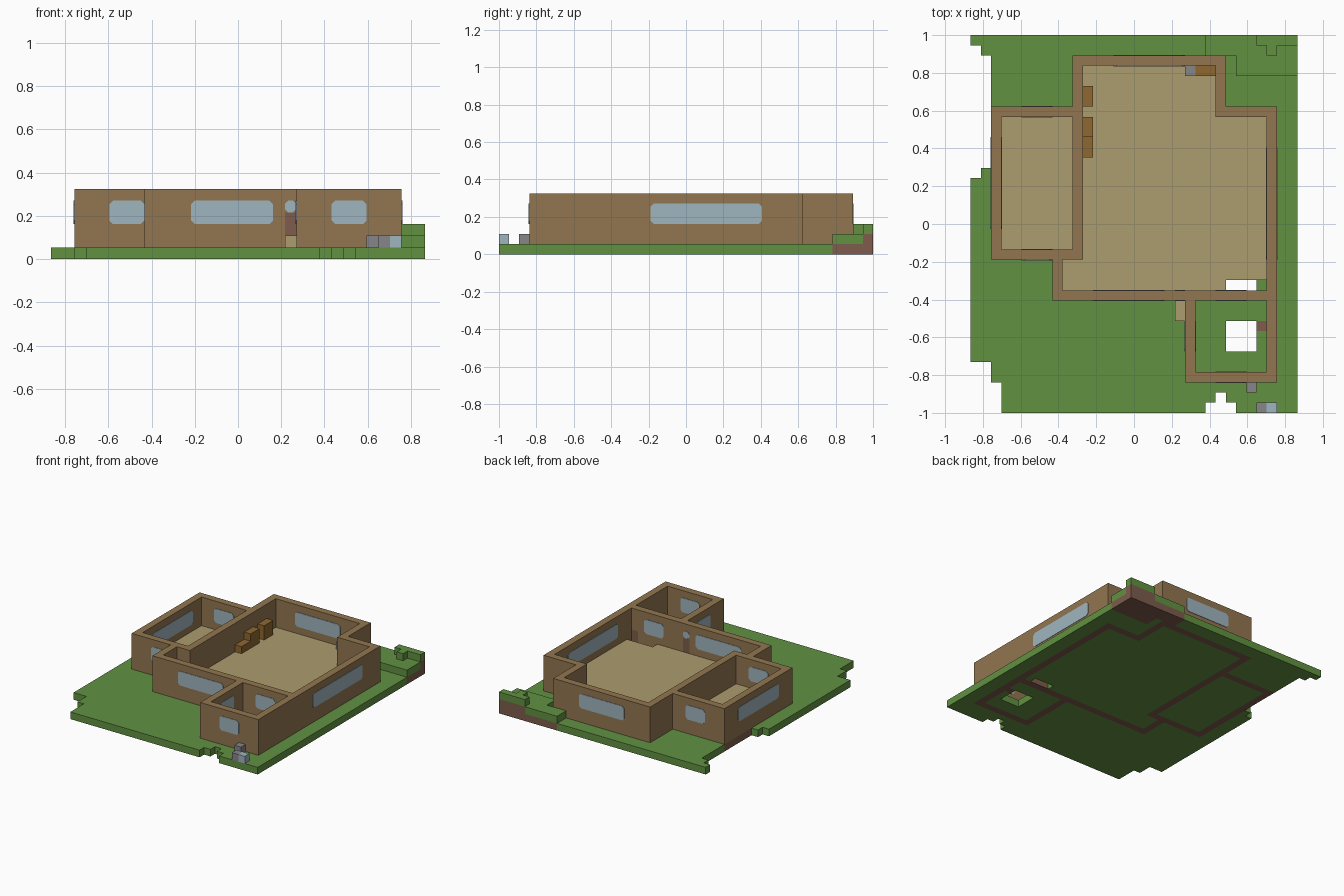
import bpy
import bmesh
from mathutils import Vector

if "Cube" in bpy.data.objects:
    bpy.data.objects.remove(bpy.data.objects["Cube"], do_unlink=True)

U = 2 / 37                      # size of one block
NX, NY = 32, 37                 # plot size in blocks


def material(name, rgb):
    m = bpy.data.materials.new(name)
    lin = [((c / 255 + 0.055) / 1.055) ** 2.4 for c in rgb] + [1]
    m.use_nodes = True
    m.node_tree.nodes["Principled BSDF"].inputs["Base Color"].default_value = lin
    m.diffuse_color = lin
    return m


grass = material("grass green", (98, 145, 66))
dirt = material("dirt brown", (125, 92, 76))
plaster = material("wall brown", (146, 118, 80))
plank = material("floor tan", (172, 157, 111))
timber = material("furniture wood", (142, 104, 48))
stone = material("stone grey", (134, 134, 138))
glass = material("pale blue glass", (159, 181, 191))

world = {}                      # block cell -> part name
parts = {}                      # part name -> material


def pos(i, j, k):
    return Vector(((i - NX / 2) * U, (j - NY / 2) * U, k * U))


def cells(i0, i1, j0, j1, k0, k1):
    return [(i, j, k) for i in range(i0, i1) for j in range(j0, j1) for k in range(k0, k1)]


def fill(name, mat, *box):
    parts[name] = mat
    for c in cells(*box):
        world[c] = name


def clear(*box):
    for c in cells(*box):
        world.pop(c, None)


# Grass plot with ragged edges
fill("lawn", grass, 0, NX, 0, NY, 0, 1)
for edge in [(0, 3, 0, 3), (0, 2, 3, 5), (0, 1, 23, 24), (0, 2, 24, 35),
             (0, 1, 35, 36), (23, 26, 0, 1), (24, 25, 1, 2)]:
    clear(*edge, 0, 1)

# Raised bank in the back corner, dirt under grass
for area in [(23, 32, 35, 37), (26, 32, 33, 35)]:
    fill("bank_dirt", dirt, *area, 0, 1)
    fill("bank_grass", grass, *area, 1, 2)
for area in [(28, 32, 36, 37), (29, 30, 35, 36)]:
    fill("bank_dirt", dirt, *area, 1, 2)
    fill("bank_top", grass, *area, 2, 3)

# Plank floors and doorstep
for area in [(3, 10, 16, 29), (11, 24, 12, 34), (24, 29, 12, 29), (9, 11, 12, 15)]:
    fill("plank_floor", plank, *area, 1, 2)
fill("doorstep", plank, 20, 21, 9, 11, 1, 2)

# Walls on dirt footings
for run in [(2, 3, 15, 30), (2, 11, 15, 16), (2, 11, 29, 30), (10, 11, 15, 35),
            (10, 25, 34, 35), (24, 25, 29, 35), (24, 30, 29, 30), (29, 30, 3, 30),
            (21, 30, 3, 4), (21, 22, 3, 12), (8, 30, 11, 12), (8, 9, 11, 16)]:
    fill("footing", dirt, *run, 0, 1)
    fill("walls", plaster, *run, 1, 6)

# Holes in the ground and floor
clear(25, 28, 6, 9, 0, 1)
clear(25, 28, 12, 13, 0, 1)
clear(25, 29, 12, 13, 1, 2)
fill("bare_dirt", dirt, 28, 29, 8, 9, 0, 1)

# Doors
fill("front_door", dirt, 20, 21, 11, 12, 2, 4)
fill("inner_door", dirt, 28, 29, 11, 12, 1, 3)

# Furniture and loose blocks
fill("low_cabinet", timber, 11, 12, 25, 27, 2, 3)
fill("tall_cabinet", timber, 11, 12, 27, 29, 2, 4)
fill("wardrobe", timber, 11, 12, 30, 32, 2, 4)
fill("back_bench", timber, 22, 24, 33, 34, 2, 3)
fill("stove", stone, 21, 22, 33, 34, 2, 3)
fill("garden_stone", stone, 27, 28, 2, 3, 1, 2)
fill("corner_stone", stone, 28, 29, 0, 1, 1, 2)
fill("glass_block", glass, 29, 30, 0, 1, 1, 2)


def finish(name, bm, mat):
    mesh = bpy.data.meshes.new(name)
    bm.to_mesh(mesh)
    bm.free()
    mesh.materials.append(mat)
    ob = bpy.data.objects.new(name, mesh)
    bpy.context.collection.objects.link(ob)


def build_part(name):
    """Mesh the exposed block sides of one part, then merge flat areas."""
    bm = bmesh.new()
    for cell in [c for c, n in world.items() if n == name]:
        centre = pos(*cell) + Vector((U, U, U)) / 2
        for axis in range(3):
            for s in (-1, 1):
                near = list(cell)
                near[axis] += s
                if tuple(near) in world:
                    continue
                n, a, b = (Vector([float(x == (axis + t) % 3) for x in range(3)])
                           for t in range(3))
                ring = [(-1, -1), (1, -1), (1, 1), (-1, 1)][::s]
                bm.faces.new([bm.verts.new(centre + (n * s + a * p + b * q) * U / 2)
                              for p, q in ring])
    bmesh.ops.remove_doubles(bm, verts=bm.verts, dist=0.001)
    bmesh.ops.dissolve_limit(bm, angle_limit=0.02, verts=bm.verts, edges=bm.edges)
    bmesh.ops.triangulate(bm, faces=[f for f in bm.faces if len(f.verts) > 4])
    finish(name, bm, parts[name])


for part in parts:
    build_part(part)


def window(name, along, start, end, wall, low=3, high=5):
    """Pane with clipped corners, set through a wall running along x or y."""
    c, lip = 0.3, 0.06
    outline = [(start + c, low), (end - c, low), (end, low + c), (end, high - c),
               (end - c, high), (start + c, high), (start, high - c), (start, low + c)]
    bm = bmesh.new()
    for depth in (wall - lip, wall + 1 + lip):
        bm.faces.new([bm.verts.new(pos(t, depth, z) if along == "x" else pos(depth, t, z))
                      for t, z in outline])
    front, back = (list(f.verts) for f in bm.faces)
    for a in range(8):
        b = (a + 1) % 8
        bm.faces.new((front[a], front[b], back[b], back[a]))
    bmesh.ops.recalc_face_normals(bm, faces=bm.faces)
    finish(name, bm, glass)


# Windows
window("front_window", "x", 12, 19, 11)
window("door_window", "x", 20, 21, 11, 4, 5)
window("inner_window", "x", 24, 27, 11)
window("porch_front_window", "x", 24, 27, 3)
window("porch_side_window", "y", 6, 9, 21)
window("wing_front_window", "x", 5, 8, 15)
window("wing_back_window", "x", 5, 8, 29)
window("wing_side_window", "y", 18, 27, 2)
window("back_window", "x", 14, 21, 34)
window("long_side_window", "y", 15, 26, 29)
